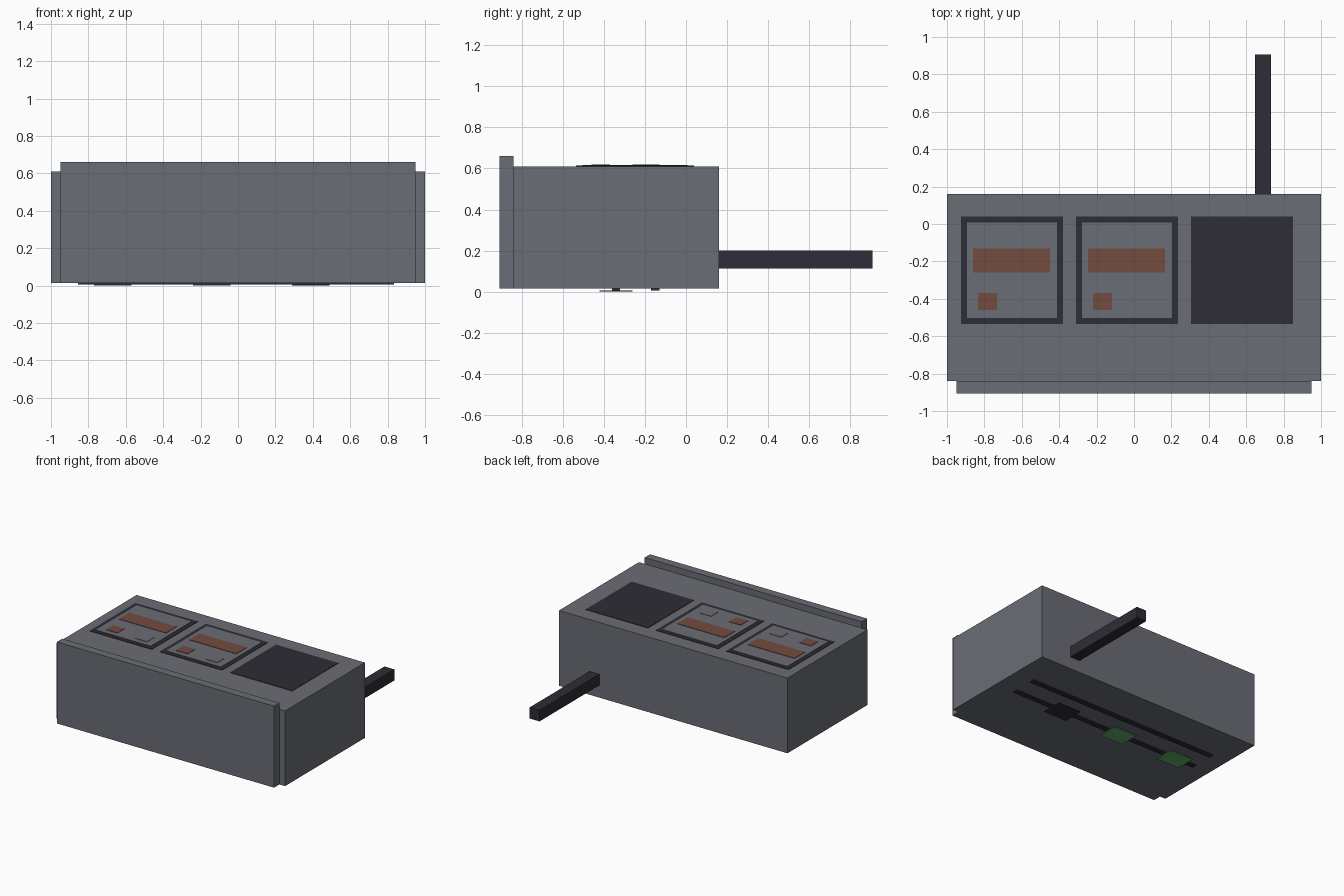
import bpy, bmesh

if "Cube" in bpy.data.objects:
    bpy.data.objects.remove(bpy.data.objects["Cube"])


def material(name, r, g, b):
    lin = [((c / 255 + 0.055) / 1.055) ** 2.4 for c in (r, g, b)]
    m = bpy.data.materials.new(name)
    m.diffuse_color = (*lin, 1)
    m.use_nodes = True
    m.node_tree.nodes["Principled BSDF"].inputs["Base Color"].default_value = m.diffuse_color
    return m


GREY = material("steel grey", 106, 109, 117)
DARK = material("dark charcoal", 46, 44, 54)
RUST = material("rust brown", 116, 75, 62)
GREEN = material("green", 98, 172, 102)


def box(name, mat, x, y, z):
    """Box from (min, max) pairs on each axis."""
    bm = bmesh.new()
    bmesh.ops.create_cube(bm, size=1)
    for v in bm.verts:
        v.co = [r[0] if c < 0 else r[1] for c, r in zip(v.co, (x, y, z))]
    me = bpy.data.meshes.new(name)
    bm.to_mesh(me)
    bm.free()
    me.materials.append(mat)
    ob = bpy.data.objects.new(name, me)
    bpy.context.collection.objects.link(ob)
    return ob


BOTTOM, TOP, STEP = 0.015, 0.61, 0.003

# Main cabinet, front panel and rear bar
box("cabinet", GREY, (-1, 1), (-0.84, 0.16), (BOTTOM, TOP))
box("front_panel", GREY, (-0.95, 0.95), (-0.907, -0.84), (BOTTOM, 0.66))
box("rear_bar", DARK, (0.647, 0.733), (0.16, 0.907), (0.112, 0.2))

# Three top panels: two framed doors with labels, and one plain dark opening
for i in range(3):
    x0 = -0.925 + 0.615 * i
    x1 = x0 + 0.545
    box(f"top_frame_{i + 1}", DARK, (x0, x1), (-0.535, 0.04), (TOP, TOP + STEP))
    if i == 2:
        continue
    z1, z2 = TOP + STEP, TOP + 2 * STEP
    box(f"door_{i + 1}", GREY, (x0 + 0.032, x1 - 0.032), (-0.503, 0.008), (z1, z2))
    layer = (z2, z2 + STEP)
    box(f"door_band_{i + 1}", RUST, (x0 + 0.065, x1 - 0.068), (-0.26, -0.13), layer)
    box(f"door_square_{i + 1}", RUST, (x0 + 0.09, x0 + 0.192), (-0.46, -0.37), layer)
    box(f"door_button_{i + 1}", GREY, (x1 - 0.195, x1 - 0.093), (-0.46, -0.37), layer)

# Two long strips underneath
for i, y in enumerate((-0.15, -0.34)):
    box(f"under_strip_{i + 1}", DARK, (-0.855, 0.835), (y - 0.02, y + 0.02), (0.007, BOTTOM))

# Three small plates on the second strip
for i, (x, mat) in enumerate(((0.39, DARK), (-0.14, GREEN), (-0.67, GREEN))):
    box(f"under_plate_{i + 1}", mat, (x - 0.1, x + 0.1), (-0.42, -0.26), (0, 0.007))
